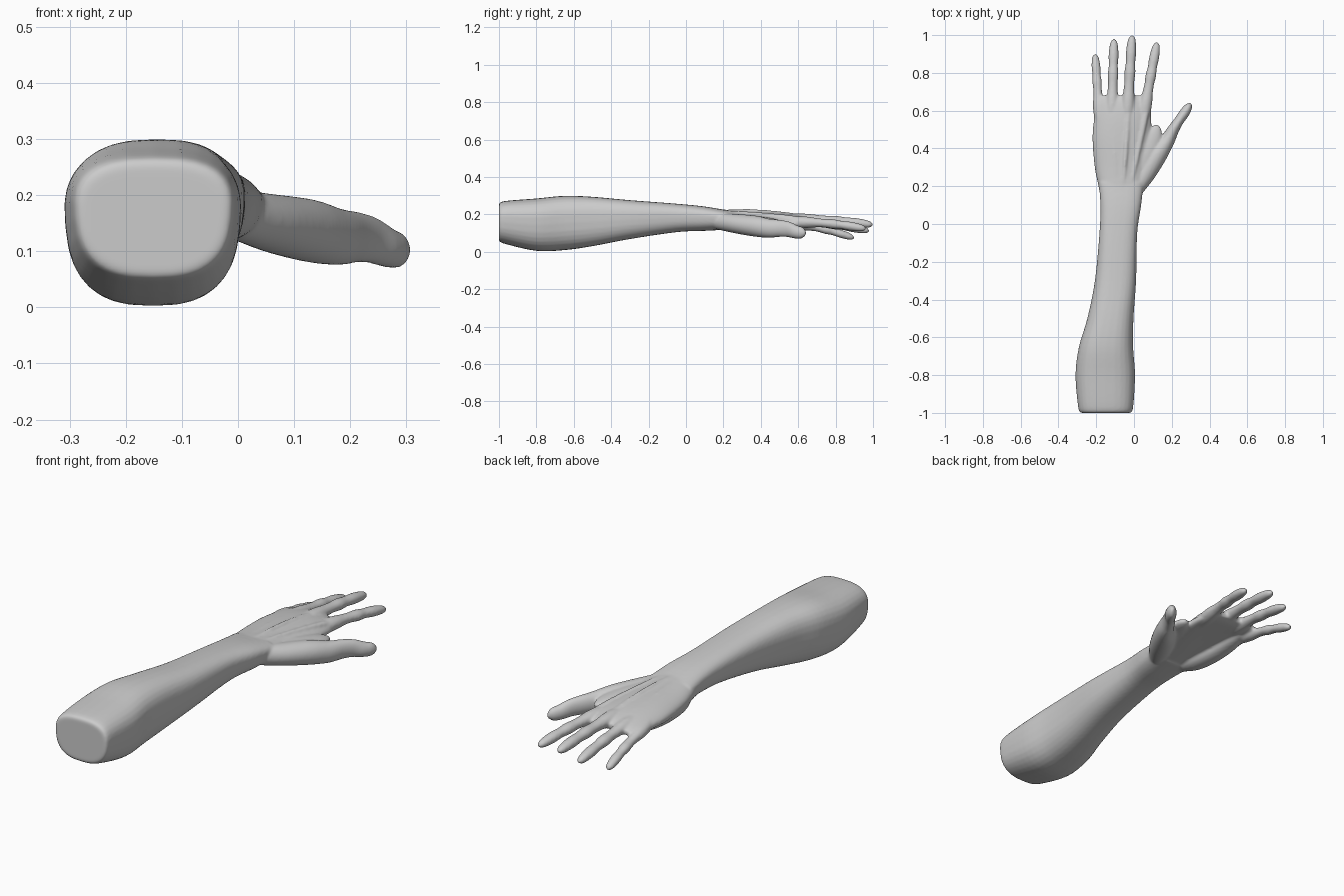
import bpy, bmesh, math
from mathutils import Vector

if "Cube" in bpy.data.objects:
    bpy.data.objects.remove(bpy.data.objects["Cube"])

parts = []


def spline(rows, steps):
    """Catmull-Rom interpolation of every column."""
    out = []
    n = len(rows)
    for i in range(n - 1):
        p = [rows[max(0, min(n - 1, i + k))] for k in (-1, 0, 1, 2)]
        for s in range(steps):
            t = s / steps
            out.append([0.5 * (2 * b + (c - a) * t + (2 * a - 5 * b + 4 * c - d) * t * t
                               + (3 * b - a - 3 * c + d) * t ** 3) for a, b, c, d in zip(*p)])
    return out + [list(rows[-1])]


def loft(name, rows, power=2.0, taper=0.0, direction=None, sides=32, steps=5):
    """Rows are x, y, z, half width, half height, arch."""
    rows = spline([tuple(r) + (0,) * (6 - len(r)) for r in rows], steps)
    bm = bmesh.new()
    rings = []
    for i, (x, y, z, w, h, arch) in enumerate(rows):
        a, b = rows[max(i - 1, 0)], rows[min(i + 1, len(rows) - 1)]
        tan = direction or (Vector(b[:3]) - Vector(a[:3])).normalized()
        side = tan.cross(Vector((0, 0, 1))).normalized()
        up = side.cross(tan)
        ring = []
        for k in range(sides):
            ang = 2 * math.pi * k / sides
            c, s = math.cos(ang), math.sin(ang)
            u = math.copysign(abs(c) ** (2 / power), c)
            v = math.copysign(abs(s) ** (2 / power), s)
            p = Vector((x, y, z)) + side * (u * w * (1 + taper * v)) + up * (v * h - arch * u * u)
            ring.append(bm.verts.new(p))
        rings.append(ring)
    for r, q in zip(rings, rings[1:]):
        for k in range(sides):
            j = (k + 1) % sides
            bm.faces.new((r[k], r[j], q[j], q[k]))
    bm.faces.new(rings[0])
    bm.faces.new(rings[-1])
    bmesh.ops.recalc_face_normals(bm, faces=bm.faces)
    mesh = bpy.data.meshes.new(name)
    bm.to_mesh(mesh)
    bm.free()
    ob = bpy.data.objects.new(name, mesh)
    bpy.context.collection.objects.link(ob)
    parts.append(ob)


# Forearm, from the cut end to the wrist
loft("forearm", [
    (-.150, -1.00, .157, .130, .098), (-.150, -.97, .157, .144, .114),
    (-.152, -.80, .145, .156, .140), (-.148, -.65, .154, .142, .145),
    (-.125, -.50, .162, .121, .132), (-.098, -.30, .172, .108, .104),
    (-.083, -.05, .181, .099, .076), (-.070, .10, .177, .107, .065),
    (-.068, .22, .170, .118, .052)], power=2.7, taper=.08, direction=Vector((0, 1, 0)))

# Palm, arched across the knuckles
loft("palm", [
    (-.070, .10, .177, .100, .060, .0), (-.068, .20, .174, .120, .052, .005),
    (-.070, .30, .173, .138, .046, .014), (-.066, .45, .173, .154, .040, .020),
    (-.060, .56, .170, .152, .034, .020), (-.060, .64, .164, .144, .026, .020),
    (-.062, .68, .160, .132, .014, .018)], power=2.5, direction=Vector((0, 1, 0)))

# Fingers: name, knuckle, tip, radius
fingers = [
    ("little_finger", (-.186, .62, .143), (-.206, .90, .072), .026),
    ("ring_finger", (-.115, .63, .162), (-.106, .98, .110), .029),
    ("middle_finger", (-.032, .63, .172), (-.010, 1.0, .143), .030),
    ("index_finger", (.060, .63, .158), (.122, .963, .122), .029)]
profile = [(-.35, .95), (-.1, 1.2), (.06, 1.16), (.2, .96), (.33, .88), (.47, .98), (.6, .84),
           (.74, .92), (.88, .80), (.96, .58), (1, .15)]
for name, base, tip, rad in fingers:
    b, t = Vector(base), Vector(tip)
    rows = []
    for f, s in profile:
        p = b.lerp(t, f)
        p.z += .03 * max(f, 0) * (1 - f) + min(f, 0) * .03
        rows.append((*p, rad * s, rad * s * .9))
    loft(name, rows, sides=20, steps=4)

    # Tendon ridge running back to the wrist
    loft(name + "_tendon", [
        (-.068 + (b.x + .06) * .35, .16, .213, .010, .010),
        (-.065 + (b.x + .06) * .68, .36, b.z + .044, .012, .012),
        (b.x, .58, b.z + .020, .017, .014), (*(b.lerp(t, .12)), .012, .012)], sides=12)

# Thumb with its two joints
loft("thumb", [
    (.000, .17, .165, .040, .045), (.060, .27, .150, .055, .052),
    (.125, .37, .137, .053, .056), (.175, .44, .126, .040, .051),
    (.208, .50, .125, .031, .046), (.237, .545, .120, .026, .042),
    (.265, .585, .107, .027, .036), (.288, .62, .101, .021, .030),
    (.301, .640, .098, .006, .010)], sides=24)

# Skin web between thumb and index finger
loft("thumb_web", [
    (.01, .24, .165, .06, .036), (.06, .36, .162, .062, .032),
    (.095, .45, .155, .055, .026), (.115, .50, .150, .034, .018),
    (.12, .525, .150, .010, .008)], sides=24)

# Pad below the little finger side of the palm
loft("palm_heel", [
    (-.12, .17, .150, .03, .025), (-.145, .27, .137, .05, .036),
    (-.158, .40, .132, .048, .034), (-.160, .53, .134, .038, .022),
    (-.15, .60, .140, .02, .012)], sides=24)

# Fuse everything into one smooth skin
bpy.ops.object.select_all(action='DESELECT')
for ob in parts:
    ob.select_set(True)
arm = parts[0]
bpy.context.view_layer.objects.active = arm
bpy.ops.object.join()
arm.name = "forearm_and_hand"
remesh = arm.modifiers.new("fuse", 'REMESH')
remesh.mode = 'VOXEL'
remesh.voxel_size = .006
relax = arm.modifiers.new("relax", 'SMOOTH')
relax.factor = .5
relax.iterations = 7
for m in ("fuse", "relax"):
    bpy.ops.object.modifier_apply(modifier=m)
bpy.ops.object.shade_smooth()
